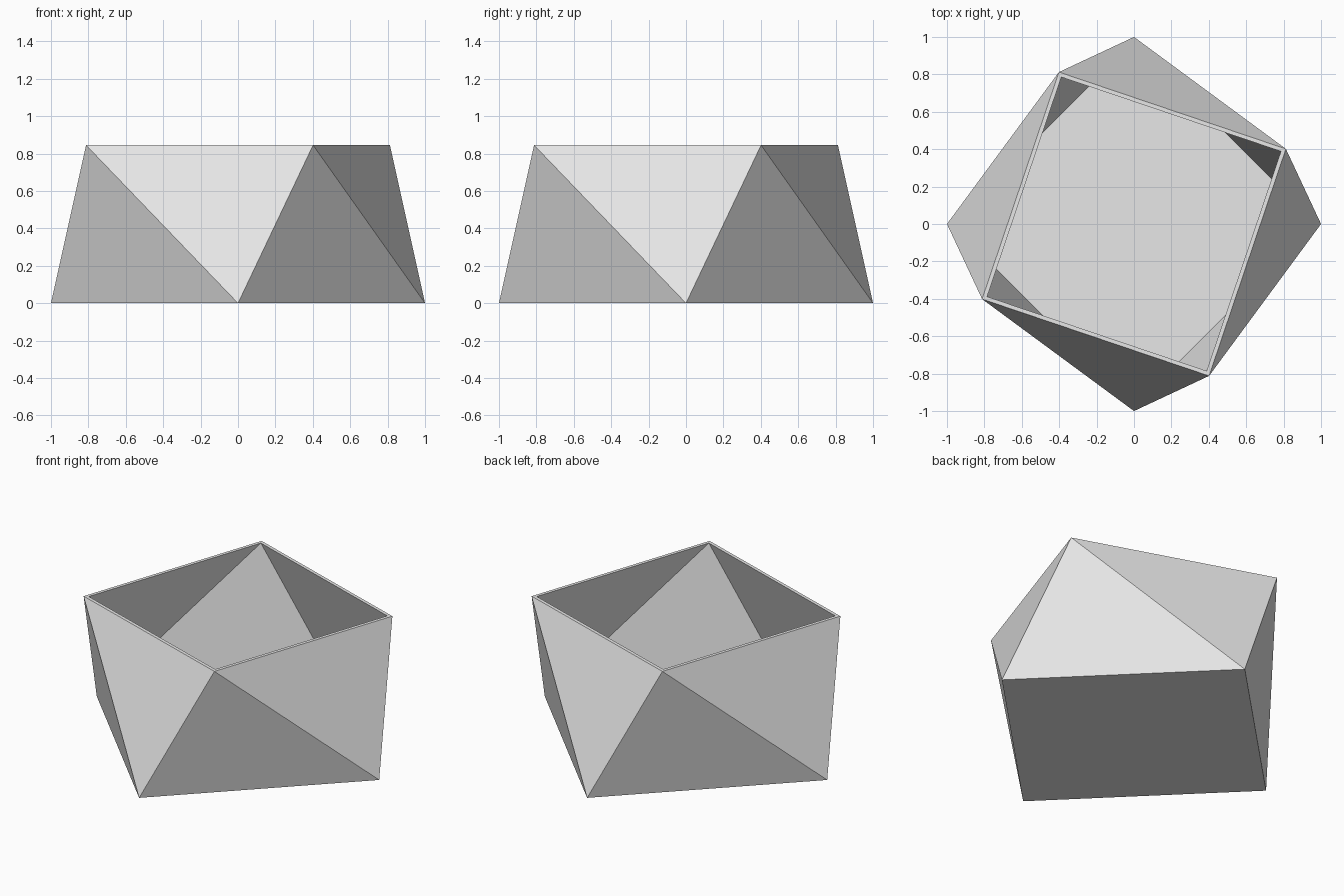
import bpy
import bmesh
from math import cos, sin, radians

cube = bpy.data.objects.get("Cube")
if cube:
    bpy.data.objects.remove(cube, do_unlink=True)

HEIGHT = 0.845
WALL = 0.02
TOP_RADIUS = 0.906
TWIST = 26.3

grey = bpy.data.materials.new("light grey")
grey.use_nodes = True
colour = (0.8, 0.8, 0.8, 1)
grey.diffuse_color = colour
grey.node_tree.nodes["Principled BSDF"].inputs["Base Color"].default_value = colour

bm = bmesh.new()


def ring(radius, z, turn=0):
    """Four corners of a square, counter-clockwise from the front."""
    angles = [radians(90 * k - 90 + turn) for k in range(4)]
    return [bm.verts.new((radius * cos(a), radius * sin(a), z)) for a in angles]


def twisted_wall(low, high):
    """Band of eight triangles between two turned squares."""
    for k in range(4):
        n = (k + 1) % 4
        bm.faces.new((low[k], low[n], high[k]))
        bm.faces.new((high[k], low[n], high[n]))


# Outer shell and underside
outer_base = ring(1, 0)
outer_top = ring(TOP_RADIUS, HEIGHT, TWIST)
twisted_wall(outer_base, outer_top)
bm.faces.new(outer_base)

# Inner shell and floor
inner_base = ring(0.976, WALL)
inner_top = ring(TOP_RADIUS - 0.03, HEIGHT, TWIST)
twisted_wall(inner_base, inner_top)
bm.faces.new(inner_base)

# Flat rim joining both shells
for k in range(4):
    n = (k + 1) % 4
    bm.faces.new((outer_top[k], outer_top[n], inner_top[n], inner_top[k]))

bmesh.ops.recalc_face_normals(bm, faces=bm.faces)
mesh = bpy.data.meshes.new("faceted_bowl")
bm.to_mesh(mesh)
bm.free()
mesh.materials.append(grey)
bowl = bpy.data.objects.new("faceted_bowl", mesh)
bpy.context.collection.objects.link(bowl)
